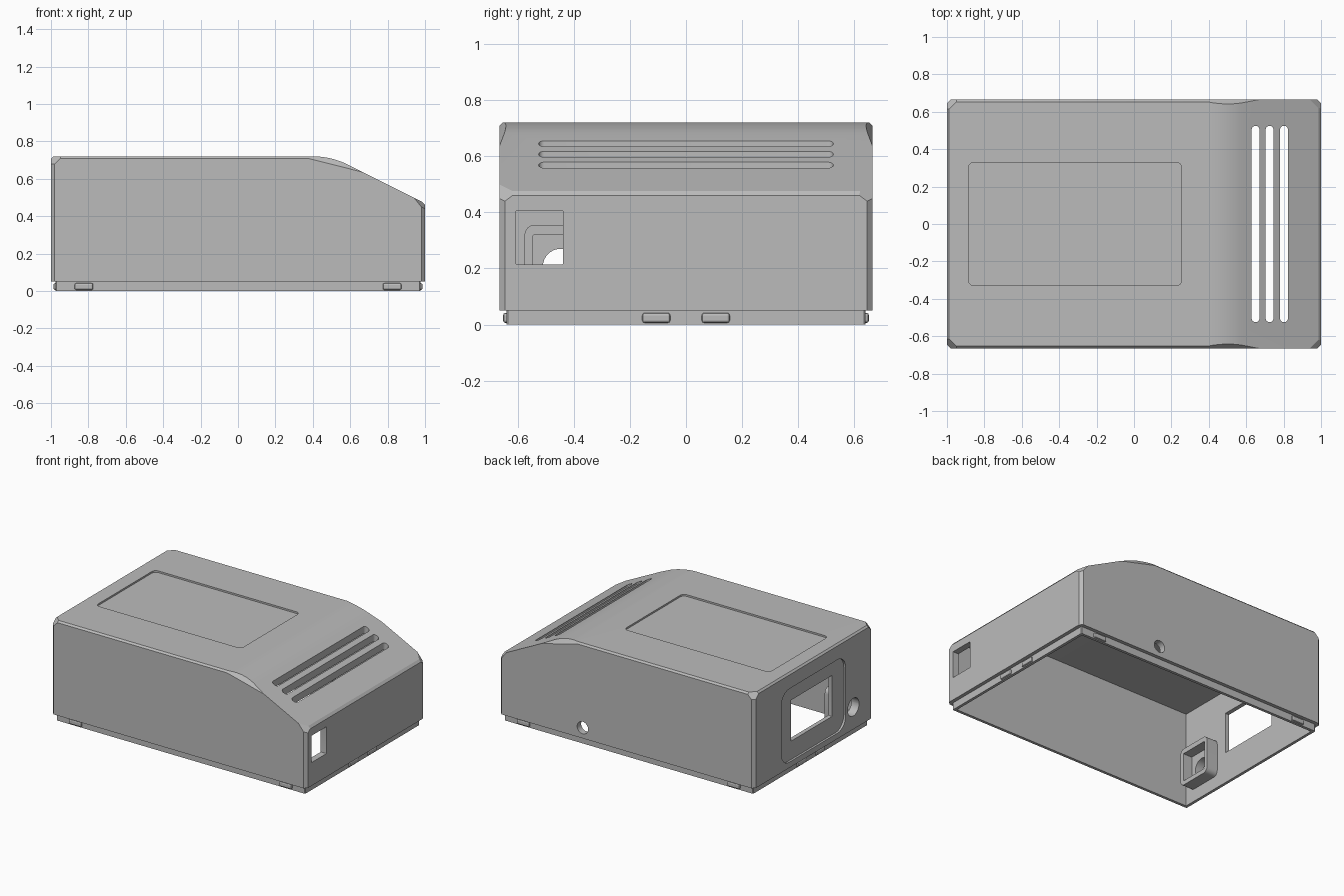
import bpy, bmesh, math
from mathutils import Vector, Matrix

cube = bpy.data.objects.get("Cube")
if cube:
    bpy.data.objects.remove(cube, do_unlink=True)

grey = bpy.data.materials.new("housing_grey")
grey.use_nodes = True
grey.diffuse_color = (0.5, 0.5, 0.5, 1)
grey.node_tree.nodes["Principled BSDF"].inputs["Base Color"].default_value = grey.diffuse_color

WALL = 0.045
LIP = 0.025


def make(name, bm):
    bmesh.ops.recalc_face_normals(bm, faces=bm.faces)
    mesh = bpy.data.meshes.new(name)
    bm.to_mesh(mesh)
    bm.free()
    mesh.materials.append(grey)
    obj = bpy.data.objects.new(name, mesh)
    bpy.context.collection.objects.link(obj)
    return obj


def plane3(a, b, c):
    """Plane through three points, facing away from the middle of the case."""
    a, b, c = Vector(a), Vector(b), Vector(c)
    n = (b - a).cross(c - a).normalized()
    return a, n if n.dot(a - Vector((0, 0, 0.3))) > 0 else -n


def case_planes():
    planes = [((-1, 0, 0), (-1, 0, 0)), ((1, 0, 0), (1, 0, 0)), ((0, 0, 0.72), (0, 0, 1))]
    # rounded shoulder running into the sloped end
    slope, radius = math.atan(0.5), 0.42
    for i in range(1, 7):
        n = Vector((math.sin(slope * i / 6), 0, math.cos(slope * i / 6)))
        planes.append((Vector((0.4, 0, 0.3)) + n * radius, n))
    # chamfers along the end edges
    planes += [((-1, 0, 0.708), (-1, 0, 1)), ((1, 0, 0.46), (0.7, 0, 0.6))]
    for s in (-1, 1):
        y = s * 0.665
        planes += [((0, y, 0), (0, s, 0)),
                   ((0, y, 0.708), (0, s, 1)),
                   ((-1, s * 0.645, 0), (-1, s, 0)),
                   ((1, s * 0.645, 0), (1, s, 0)),
                   ((-0.95, y, 0.708), (-1, s, 1)),
                   plane3((0.38, y, 0.708), (0.65, y, 0.64), (0.5, s * 0.635, 0.717)),
                   plane3((0.94, y, 0.5), (0.985, s * 0.62, 0.4775), (1, s * 0.645, 0.44))]
    return planes


def case_solid(name, inset, bottom, top=2):
    """Block trimmed by the case planes, each moved inwards by the inset."""
    bm = bmesh.new()
    bmesh.ops.create_cube(bm, size=4)
    cuts = case_planes() + [((0, 0, top + inset), (0, 0, 1)), ((0, 0, bottom - inset), (0, 0, -1))]
    for co, n in cuts:
        n = Vector(n).normalized()
        bmesh.ops.bisect_plane(bm, geom=bm.verts[:] + bm.edges[:] + bm.faces[:], dist=1e-6,
                               plane_co=Vector(co) - n * inset, plane_no=n, clear_outer=True)
        rim = [e for e in bm.edges if e.is_boundary]
        if rim:
            bmesh.ops.holes_fill(bm, edges=rim, sides=0)
    bmesh.ops.remove_doubles(bm, verts=bm.verts, dist=1e-5)
    return make(name, bm)


def prism(name, axis, centre, width, height, depth, radius, seg=8):
    """Rounded rectangle extruded along an axis; for x the width is along y."""
    bm = bmesh.new()
    verts = []
    for k, (sx, sy) in enumerate(((1, 1), (-1, 1), (-1, -1), (1, -1))):
        for i in range(seg + 1):
            a = math.pi / 2 * (k + i / seg)
            verts.append(bm.verts.new((sx * (width / 2 - radius) + radius * math.cos(a),
                                       sy * (height / 2 - radius) + radius * math.sin(a),
                                       -depth / 2)))
    bmesh.ops.remove_doubles(bm, verts=verts, dist=1e-6)
    face = bm.faces.new([v for v in verts if v.is_valid])
    out = bmesh.ops.extrude_face_region(bm, geom=[face])
    bmesh.ops.translate(bm, vec=(0, 0, depth), verts=[g for g in out["geom"] if isinstance(g, bmesh.types.BMVert)])
    cols = {"x": ((0, 1, 0), (0, 0, 1), (1, 0, 0)),
            "y": ((1, 0, 0), (0, 0, 1), (0, -1, 0)),
            "z": ((1, 0, 0), (0, 1, 0), (0, 0, 1))}[axis]
    turn = Matrix(cols).transposed().to_4x4()
    bmesh.ops.transform(bm, matrix=Matrix.Translation(centre) @ turn, verts=bm.verts)
    return make(name, bm)


def cut(target, cutter):
    cutter.hide_render = True
    mod = target.modifiers.new("cut", "BOOLEAN")
    mod.operation, mod.solver, mod.object = "DIFFERENCE", "EXACT", cutter
    bpy.context.view_layer.objects.active = target
    bpy.ops.object.modifier_apply(modifier=mod.name)
    bpy.data.objects.remove(cutter, do_unlink=True)


# hollow case and the stepped lip under it
shell = case_solid("case_shell", 0, 0.05)
lip = case_solid("bottom_lip", LIP, 0, 0.053)
for part in (shell, lip):
    cut(part, case_solid("cavity", WALL, -0.2))

# shallow label recess on top
cut(shell, prism("label_recess", "z", (-0.315, 0, 0.758), 1.14, 0.66, 0.1, 0.03))

# vent slots in the slope
for x in (0.65, 0.725, 0.802):
    cut(shell, prism("vent_slot", "z", (x, 0, 0.6), 0.042, 1.05, 0.5, 0.0209))

# end window with its recessed surround, and the round socket hole
cut(shell, prism("window_recess", "x", (-1.035, 0, 0.35), 0.72, 0.52, 0.1, 0.09))
cut(shell, prism("window_opening", "x", (-1, 0, 0.365), 0.46, 0.29, 0.2, 0.004))
socket = (-1, -0.447, 0.207)
cut(shell, prism("socket_hole", "x", socket, 0.126, 0.126, 0.2, 0.0629))

# square port on the sloped end and round hole in the back
cut(shell, prism("square_port", "x", (1, -0.522, 0.31), 0.168, 0.19, 0.2, 0.002))
cut(shell, prism("back_hole", "y", (0.345, 0.665, 0.125), 0.086, 0.086, 0.2, 0.0429))

# hollow boss around the socket hole
boss = prism("socket_boss", "x", (-0.915, -0.443, 0.222), 0.264, 0.266, 0.09, 0.035)
cut(boss, prism("boss_pocket", "x", (-0.88, -0.44, 0.22), 0.21, 0.2, 0.12, 0.004))
cut(boss, prism("boss_hole", "x", socket, 0.126, 0.126, 0.4, 0.0629))

# snap tabs around the lip
parts = [shell, lip, boss]


def snap_tab(name, centre, size):
    bm = bmesh.new()
    bmesh.ops.create_cube(bm, size=1)
    bmesh.ops.scale(bm, vec=size, verts=bm.verts)
    bmesh.ops.bevel(bm, geom=bm.edges[:], offset=0.009, segments=2, affect="EDGES", profile=0.5)
    bmesh.ops.translate(bm, vec=centre, verts=bm.verts)
    parts.append(make(name, bm))


for s in (-1, 1):
    for t in (-1, 1):
        snap_tab("side_snap_tab", (t * 0.824, s * 0.64, 0.024), (0.1, 0.024, 0.036))
        snap_tab("end_snap_tab", (s * 0.975, t * 0.106, 0.024), (0.1 * 0.24, 0.1, 0.036))

# smooth only the gentle curves
bpy.ops.object.select_all(action="DESELECT")
for part in parts:
    part.select_set(True)
bpy.context.view_layer.objects.active = shell
bpy.ops.object.shade_smooth_by_angle(angle=math.radians(15))
